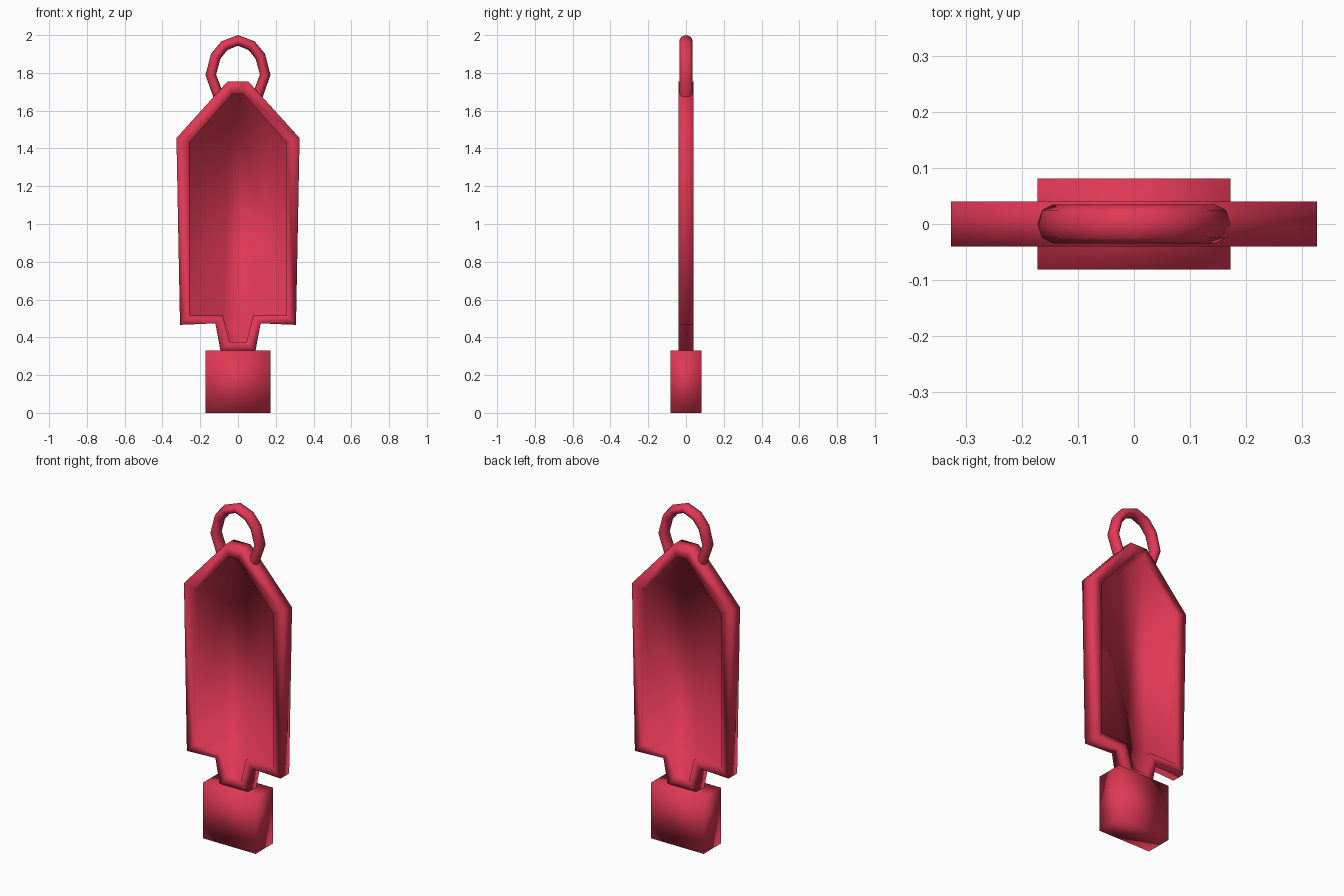
import bpy, bmesh

if "Cube" in bpy.data.objects:
    bpy.data.objects.remove(bpy.data.objects["Cube"])

mat = bpy.data.materials.new("red")
mat.diffuse_color = (0.75, 0.04, 0.09, 1)
mat.use_nodes = True
mat.node_tree.nodes["Principled BSDF"].inputs["Base Color"].default_value = mat.diffuse_color


def finish(obj):
    obj.data.materials.append(mat)
    for p in obj.data.polygons:
        p.use_smooth = True


def add_mesh(name, bm):
    bmesh.ops.recalc_face_normals(bm, faces=bm.faces)
    me = bpy.data.meshes.new(name)
    bm.to_mesh(me)
    bm.free()
    obj = bpy.data.objects.new(name, me)
    bpy.context.collection.objects.link(obj)
    finish(obj)
    return obj


def mirrored(half):
    return half + [(-x, z) for x, z in reversed(half)]


# Framed plate: rim with a recessed panel on both faces
outer = mirrored([(0.055, 1.755), (0.326, 1.455), (0.307, 0.466), (0.12, 0.474), (0.092, 0.325)])
inner = mirrored([(0.03, 1.688), (0.258, 1.43), (0.258, 0.515), (0.08, 0.515), (0.045, 0.375)])
rim_y, panel_y = 0.04, 0.015
bm = bmesh.new()
loops = [[bm.verts.new((x, y, z)) for x, z in pts] for pts, y in (
    (inner, -panel_y), (inner, -rim_y), (outer, -rim_y),
    (outer, rim_y), (inner, rim_y), (inner, panel_y))]
n = len(outer)
for a, b in zip(loops, loops[1:]):
    for i in range(n):
        j = (i + 1) % n
        bm.faces.new((a[i], a[j], b[j], b[i]))
bm.faces.new(loops[0])
bm.faces.new(loops[-1])
add_mesh("framed_plate", bm)

# Base block
bm = bmesh.new()
bmesh.ops.create_cube(bm, size=1)
bmesh.ops.scale(bm, vec=(0.344, 0.162, 0.33), verts=bm.verts)
bmesh.ops.translate(bm, vec=(0, 0, 0.165), verts=bm.verts)
add_mesh("base_block", bm)

# Hanging loop: faceted tube, slightly deeper than wide
half = [(0.105, 1.683), (0.144, 1.79), (0.118, 1.888), (0.072, 1.944)]
path = half + [(0, 1.972)] + [(-x, z) for x, z in reversed(half)]
cu = bpy.data.curves.new("hanging_loop", 'CURVE')
cu.dimensions = '3D'
cu.bevel_depth = 0.028
cu.bevel_resolution = 2
cu.use_fill_caps = True
sp = cu.splines.new('POLY')
sp.points.add(len(path) - 1)
for p, (x, z) in zip(sp.points, path):
    p.co = (x, 0, z, 1)
loop = bpy.data.objects.new("hanging_loop", cu)
loop.scale.y = 1.25
bpy.context.collection.objects.link(loop)
bpy.context.view_layer.objects.active = loop
loop.select_set(True)
bpy.ops.object.convert(target='MESH')
finish(bpy.context.view_layer.objects.active)
